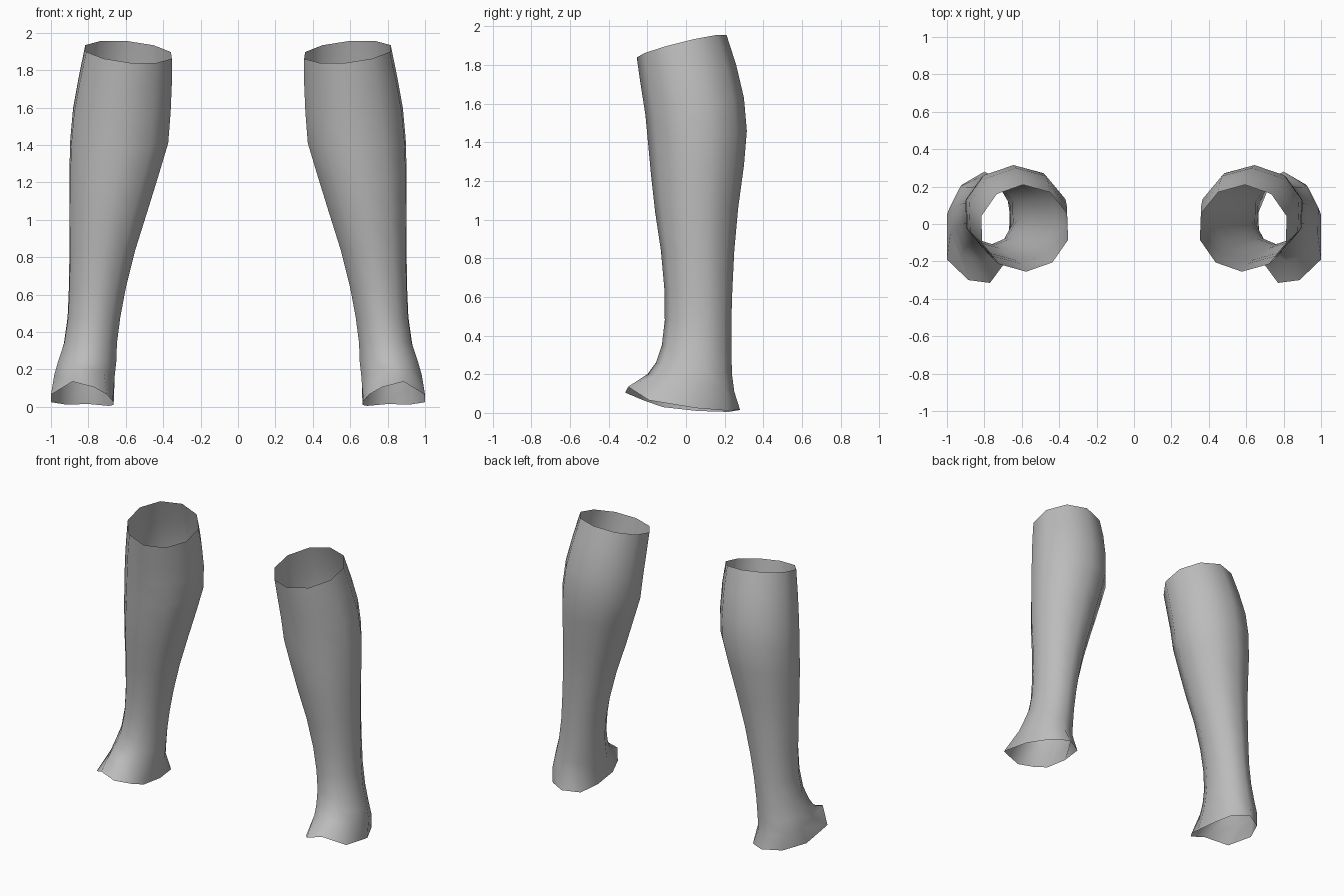
import bpy, bmesh, math

if "Cube" in bpy.data.objects:
    bpy.data.objects.remove(bpy.data.objects["Cube"])

SIDES = 10
ANGLES = [math.radians(16 + 36 * i) for i in range(SIDES)]

grey = bpy.data.materials.new("plain grey")
grey.diffuse_color = (0.5, 0.5, 0.5, 1)
grey.use_nodes = True
grey.node_tree.nodes["Principled BSDF"].inputs["Base Color"].default_value = grey.diffuse_color

# Cross-sections from knee to ankle:
# z at front, z at back, inner x, outer x, front y, back y
RINGS = [
    (1.84, 1.955, .355, .815, -.255, .21),
    (1.70, 1.80, .355, .85, -.235, .26),
    (1.54, 1.63, .362, .88, -.21, .30),
    (1.38, 1.46, .375, .895, -.195, .315),
    (1.22, 1.28, .425, .90, -.18, .30),
    (1.04, 1.06, .485, .90, -.16, .27),
    (.84, .84, .55, .90, -.13, .25),
    (.64, .64, .60, .903, -.112, .24),
    (.48, .48, .63, .91, -.11, .235),
    (.35, .33, .648, .93, -.125, .235),
    (.26, .20, .652, .965, -.155, .238),
    (.20, .11, .66, .985, -.20, .25),
]

# Flared hem over the foot, raised at the instep
HEM = [(1.0, .05, .025), (.92, .21, .012), (.80, .28, .015), (.69, .22, .005),
       (.665, .06, .01), (.67, -.12, .03), (.70, -.22, .065), (.77, -.315, .105),
       (.885, -.30, .135), (1.0, -.19, .065)]


def ring_points(zf, zb, x0, x1, y0, y1):
    cx, rx = (x0 + x1) / 2, (x1 - x0) / 2 / .955
    cy, ry = (y0 + y1) / 2, (y1 - y0) / 2
    points = []
    for a in ANGLES:
        s = math.sin(a)
        points.append((cx + rx * math.cos(a), cy + ry * s,
                       zf + (zb - zf) * (s + 1) / 2))
    return points


def make_greave(name, side):
    bm = bmesh.new()
    loops = [ring_points(*r) for r in RINGS] + [HEM]
    # the knee opening rises slightly toward the outside
    loops[0] = [(x, y, min(1.96, z + .09 * (x - .585))) for x, y, z in loops[0]]
    rows = [[bm.verts.new((side * x, y, z)) for x, y, z in loop] for loop in loops]
    for upper, lower in zip(rows, rows[1:]):
        for i in range(SIDES):
            j = (i + 1) % SIDES
            quad = [upper[i], lower[i], lower[j], upper[j]]
            bm.faces.new(quad if side > 0 else quad[::-1])
    for f in bm.faces:
        f.smooth = True
    mesh = bpy.data.meshes.new(name)
    bm.to_mesh(mesh)
    bm.free()
    mesh.materials.append(grey)
    obj = bpy.data.objects.new(name, mesh)
    bpy.context.collection.objects.link(obj)


# Mirrored pair of open shin sleeves
make_greave("right_shin_sleeve", 1)
make_greave("left_shin_sleeve", -1)
